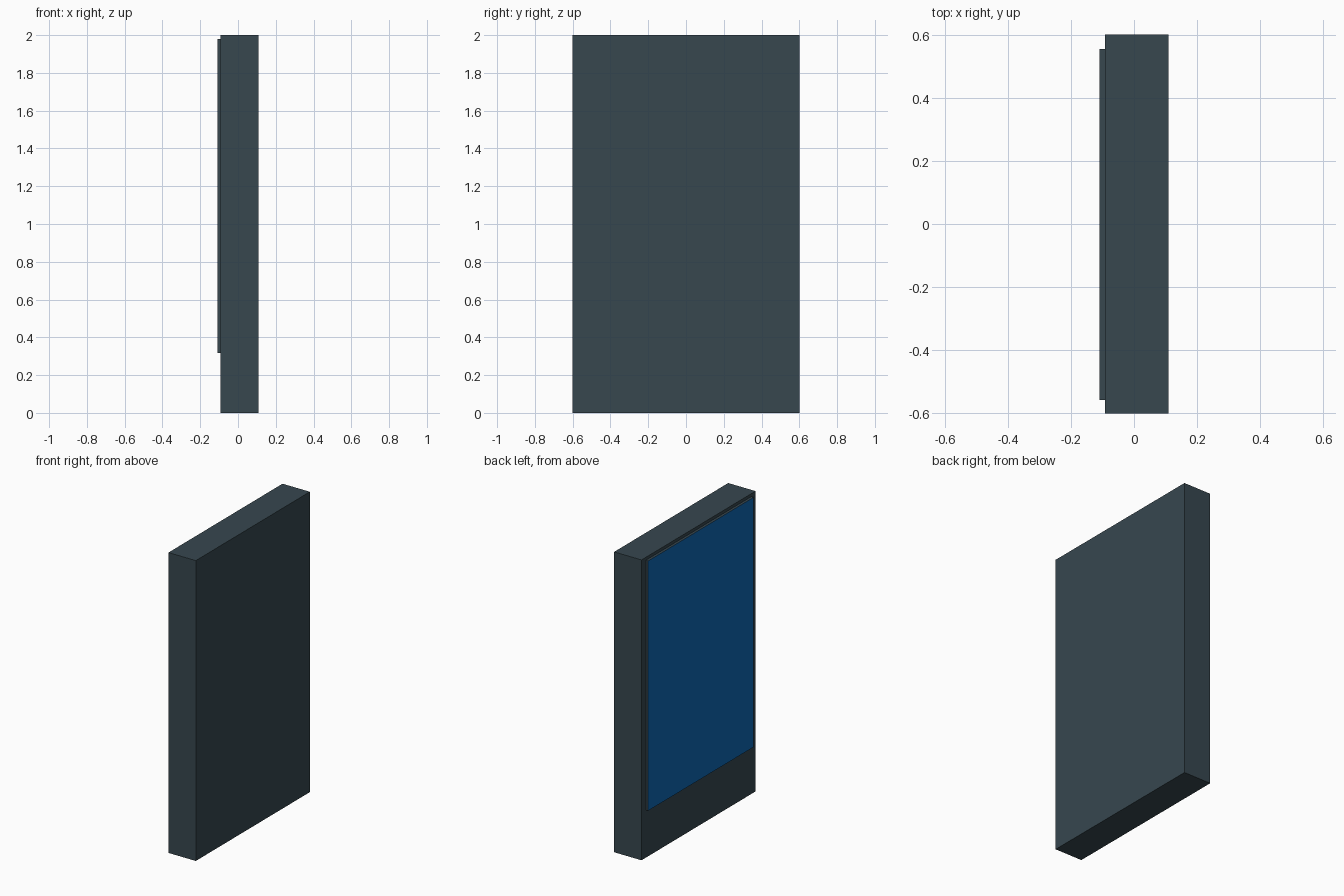
import bpy, bmesh
from mathutils import Vector

if "Cube" in bpy.data.objects:
    bpy.data.objects.remove(bpy.data.objects["Cube"])


def material(name, rgb):
    m = bpy.data.materials.new(name)
    m.diffuse_color = (*rgb, 1.0)
    m.use_nodes = True
    m.node_tree.nodes["Principled BSDF"].inputs["Base Color"].default_value = m.diffuse_color
    return m


slate = material("dark slate", (0.038, 0.063, 0.078))
blue = material("screen blue", (0.004, 0.136, 0.462))


def box(name, lo, hi, mats, rule=lambda f: 0):
    """Box between two corners; rule picks the material index per face."""
    lo, hi = Vector(lo), Vector(hi)
    bm = bmesh.new()
    bmesh.ops.create_cube(bm, size=1)
    bmesh.ops.scale(bm, vec=hi - lo, verts=bm.verts)
    bmesh.ops.translate(bm, vec=(lo + hi) / 2, verts=bm.verts)
    bm.normal_update()
    for f in bm.faces:
        f.material_index = rule(f)
    me = bpy.data.meshes.new(name)
    bm.to_mesh(me)
    bm.free()
    for m in mats:
        me.materials.append(m)
    ob = bpy.data.objects.new(name, me)
    bpy.context.collection.objects.link(ob)
    return ob


# Upright slab
box("slab_body", (-0.092, -0.6, 0), (0.109, 0.6, 2), [slate])

# Raised display panel on the -x side: dark edges, blue face
box("display_panel", (-0.109, -0.557, 0.317), (-0.092, 0.554, 1.98), [slate, blue],
    lambda f: 1 if f.normal.x < -0.5 else 0)
